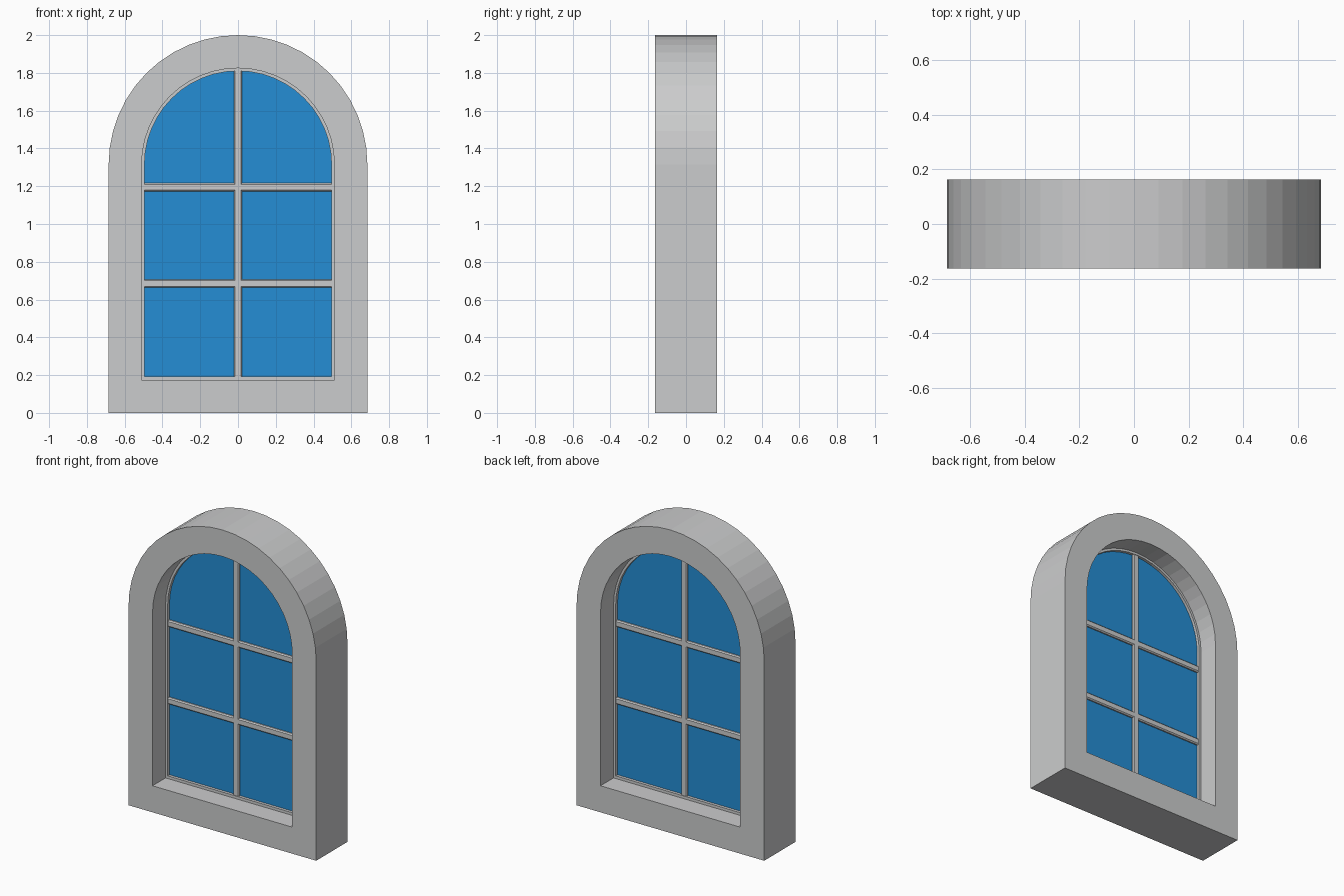
import bpy, bmesh, math

if "Cube" in bpy.data.objects:
    bpy.data.objects.remove(bpy.data.objects["Cube"])

SPRING = 1.315   # height where the arch starts
SEGMENTS = 24    # facets over the half circle


def material(name, color):
    m = bpy.data.materials.new(name)
    m.diffuse_color = (*color, 1.0)
    m.use_nodes = True
    m.node_tree.nodes["Principled BSDF"].inputs["Base Color"].default_value = m.diffuse_color
    return m


STONE = material("light grey", (0.60, 0.605, 0.61))
GLASS = material("window blue", (0.018, 0.27, 0.66))


def arch(r, bottom):
    """Outline of an arched opening as (x, z) points."""
    pts = [(-r, bottom), (r, bottom)]
    for i in range(SEGMENTS + 1):
        a = math.pi * i / SEGMENTS
        pts.append((r * math.cos(a), SPRING + r * math.sin(a)))
    return pts


def finish(name, bm, mat):
    bmesh.ops.recalc_face_normals(bm, faces=bm.faces)
    me = bpy.data.meshes.new(name)
    bm.to_mesh(me)
    bm.free()
    me.materials.append(mat)
    ob = bpy.data.objects.new(name, me)
    bpy.context.collection.objects.link(ob)
    return ob


def arch_ring(name, outer, inner, depth, mat):
    """Arched frame with a rectangular section, centred on y = 0."""
    bm = bmesh.new()
    loops = [[bm.verts.new((x, y, z)) for x, z in pts]
             for pts, y in ((outer, -depth), (inner, -depth),
                            (inner, depth), (outer, depth))]
    n = len(outer)
    for k in range(4):
        a, b = loops[k], loops[(k + 1) % 4]
        for i in range(n):
            j = (i + 1) % n
            bm.faces.new((a[i], a[j], b[j], b[i]))
    return finish(name, bm, mat)


def arch_slab(name, pts, depth, mat):
    """Solid arched panel."""
    bm = bmesh.new()
    front = [bm.verts.new((x, -depth, z)) for x, z in pts]
    back = [bm.verts.new((x, depth, z)) for x, z in pts]
    bm.faces.new(front)
    bm.faces.new(back[::-1])
    for i in range(len(pts)):
        j = (i + 1) % len(pts)
        bm.faces.new((front[i], front[j], back[j], back[i]))
    return finish(name, bm, mat)


def bar(name, size, z):
    """Chamfered glazing bar."""
    bm = bmesh.new()
    bmesh.ops.create_cube(bm, size=1)
    for v in bm.verts:
        v.co = (v.co.x * size[0], v.co.y * size[1], v.co.z * size[2] + z)
    axis = 0 if size[0] > size[2] else 2
    long_edges = [e for e in bm.edges
                  if abs(e.verts[0].co[axis] - e.verts[1].co[axis]) > 0.5]
    bmesh.ops.bevel(bm, geom=long_edges, offset=0.007, segments=1,
                    affect='EDGES')
    return finish(name, bm, STONE)


# Outer surround
arch_ring("surround", arch(0.685, 0.0), arch(0.51, 0.175), 0.163, STONE)
# Thin sash inside the opening
arch_ring("sash", arch(0.511, 0.174), arch(0.495, 0.193), 0.027, STONE)
# Glass pane
arch_slab("glass", arch(0.503, 0.184), 0.008, GLASS)
# Glazing bars
bar("vertical_bar", (0.044, 0.046, 1.63), 1.003)
for i, z in enumerate((0.685, 1.195)):
    bar(f"horizontal_bar_{i + 1}", (1.0, 0.046, 0.044), z)
